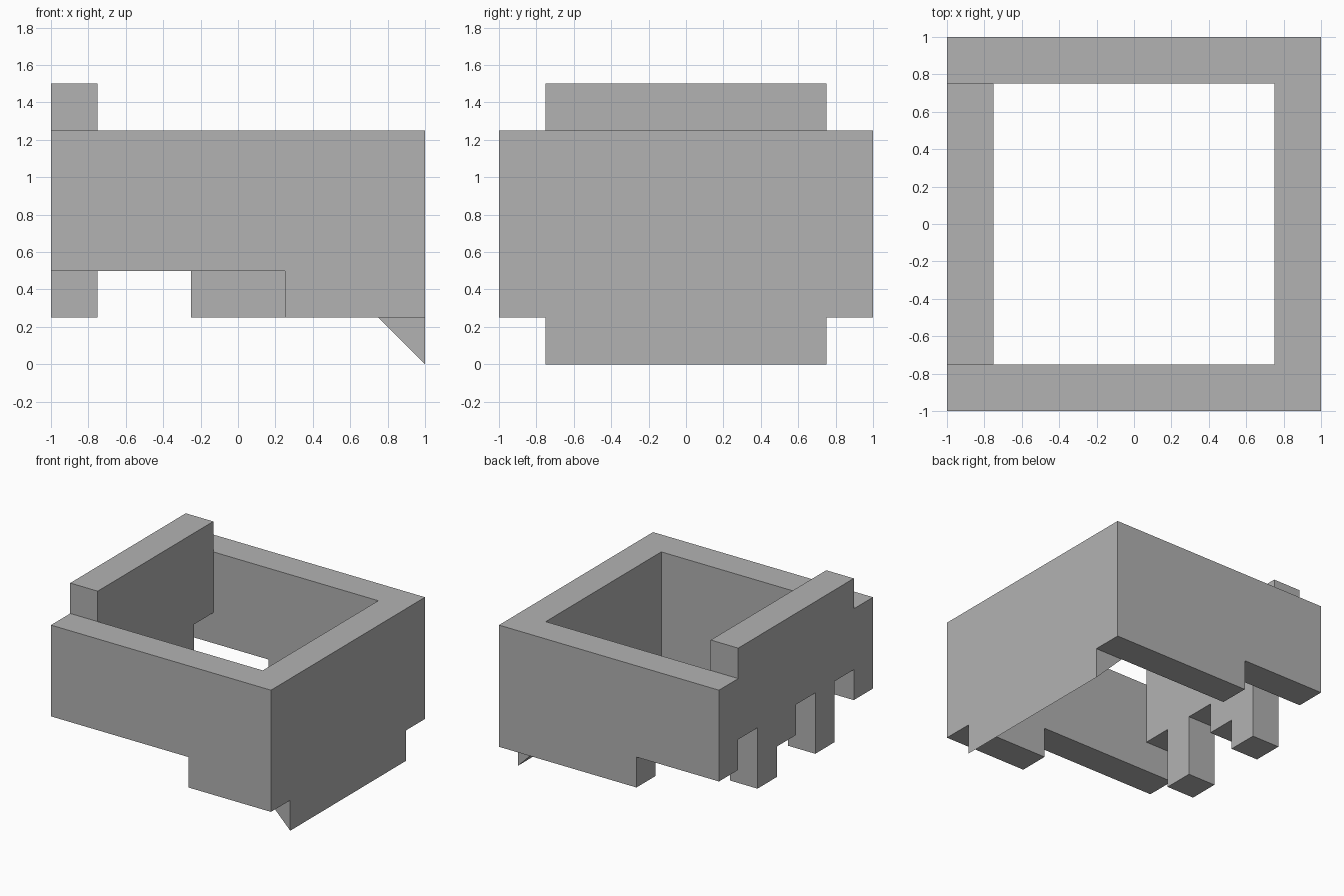
import bpy
import bmesh
from mathutils import Vector

cube = bpy.data.objects.get("Cube")
if cube:
    bpy.data.objects.remove(cube, do_unlink=True)

GREY = (0.448, 0.448, 0.448, 1.0)
grey = bpy.data.materials.new("plain grey")
grey.use_nodes = True
grey.diffuse_color = GREY
grey.node_tree.nodes["Principled BSDF"].inputs["Base Color"].default_value = GREY

T = 0.25            # wall thickness and step size
TOP = 1.25          # height of the rim


def prism(name, profile, axis, start, end):
    """Extrude a flat profile along x (profile in y, z) or y (profile in x, z)."""
    bm = bmesh.new()
    place = (lambda a, z: (start, a, z)) if axis == "x" else (lambda a, z: (a, start, z))
    face = bm.faces.new([bm.verts.new(place(a, z)) for a, z in profile])
    new = bmesh.ops.extrude_face_region(bm, geom=[face])["geom"]
    shift = Vector((end - start, 0, 0)) if axis == "x" else Vector((0, end - start, 0))
    bmesh.ops.translate(bm, vec=shift,
                        verts=[v for v in new if isinstance(v, bmesh.types.BMVert)])
    bmesh.ops.recalc_face_normals(bm, faces=bm.faces)
    mesh = bpy.data.meshes.new(name)
    bm.to_mesh(mesh)
    bm.free()
    mesh.materials.append(grey)
    obj = bpy.data.objects.new(name, mesh)
    bpy.context.collection.objects.link(obj)
    return obj


def stepped_wall(step_x):
    """Long wall outline whose lower edge drops one step at step_x."""
    return [(-1, TOP), (-1, 2 * T), (step_x, 2 * T), (step_x, T), (1, T), (1, TOP)]


# Front and back walls, each with a lowered section
prism("front_wall", stepped_wall(T), "y", -1, -1 + T)
prism("back_wall", stepped_wall(-T), "y", 1 - T, 1)

# Left side as seen on screen: raised parapet above, ragged notches and pegs below
bottoms = [3, 1, 3, 2, 1, 3]        # lower edge of each column, in steps
outline = [(0.75, TOP + T), (-0.75, TOP + T)]
for i, b in enumerate(bottoms):
    y = -0.75 + i * T
    outline += [(y, b * T), (y + T, b * T)]
prism("notched_wall", outline, "x", -1, -1 + T)

# Opposite side wall, with a sloped wedge tapering down to the ground
prism("wedge_wall", [(1 - T, TOP), (1 - T, T), (1, 0), (1, TOP)], "y", -0.75, 0.75)
